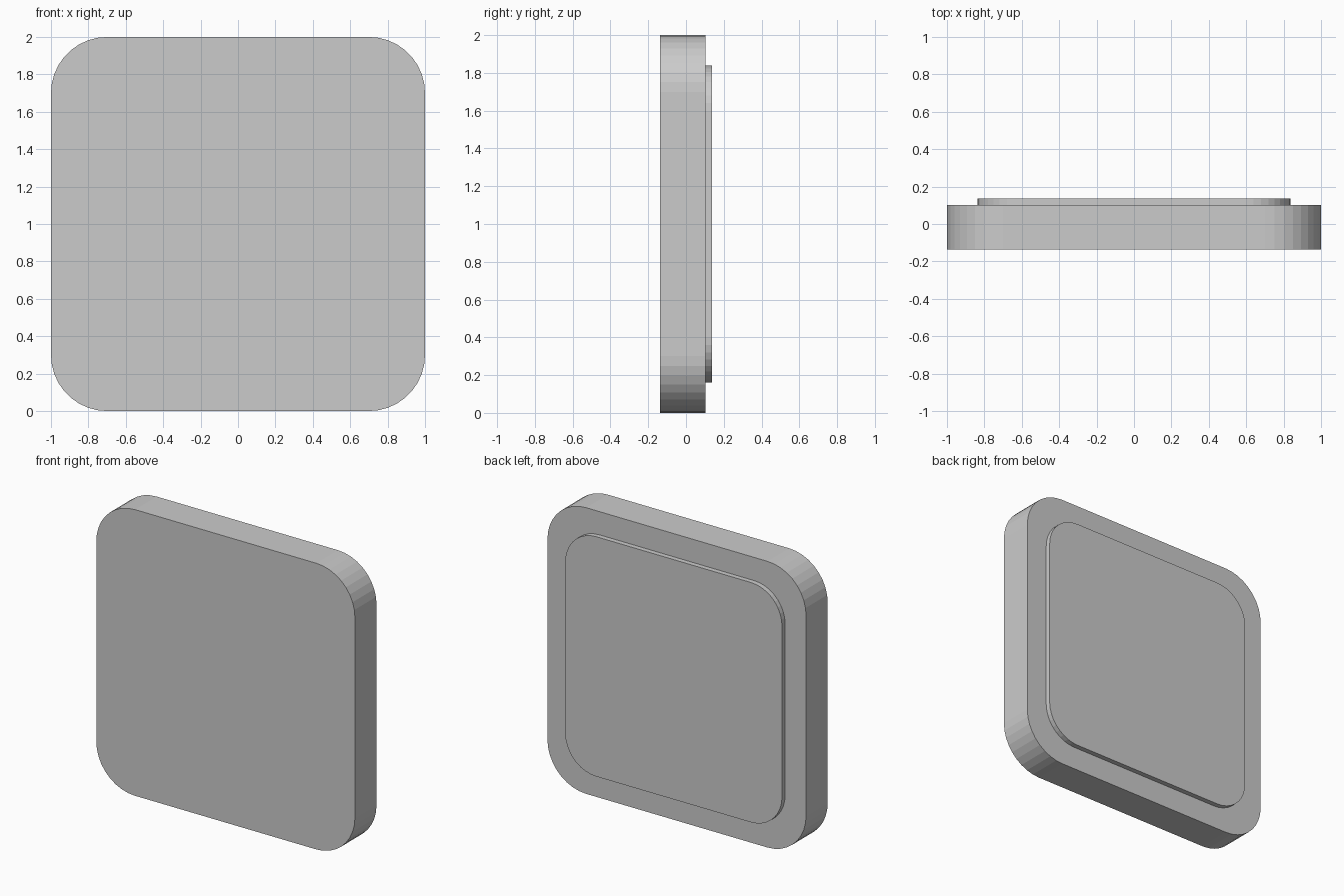
import bpy, bmesh
from math import sin, cos, pi

if "Cube" in bpy.data.objects:
    bpy.data.objects.remove(bpy.data.objects["Cube"])


def rounded_slab(name, half, radius, y_front, y_back, segments=9):
    """Upright rounded square, centred on z = 1, extruded along y."""
    bm = bmesh.new()
    inner = half - radius
    verts = []
    for q, (sx, sz) in enumerate([(1, 1), (-1, 1), (-1, -1), (1, -1)]):
        for i in range(segments + 1):
            a = (q + i / segments) * pi / 2
            verts.append(bm.verts.new((sx * inner + radius * cos(a), y_front,
                                       1 + sz * inner + radius * sin(a))))
    face = bm.faces.new(verts)
    result = bmesh.ops.extrude_face_region(bm, geom=[face], use_keep_orig=True)
    moved = [g for g in result["geom"] if isinstance(g, bmesh.types.BMVert)]
    bmesh.ops.translate(bm, verts=moved, vec=(0, y_back - y_front, 0))
    bmesh.ops.recalc_face_normals(bm, faces=bm.faces)
    mesh = bpy.data.meshes.new(name)
    bm.to_mesh(mesh)
    bm.free()
    obj = bpy.data.objects.new(name, mesh)
    bpy.context.collection.objects.link(obj)
    return obj


# Thick main plate
rounded_slab("main_plate", 1.0, 0.3, -0.137, 0.102)
# Thin raised panel on the back
rounded_slab("back_panel", 0.838, 0.24, 0.102, 0.137)
